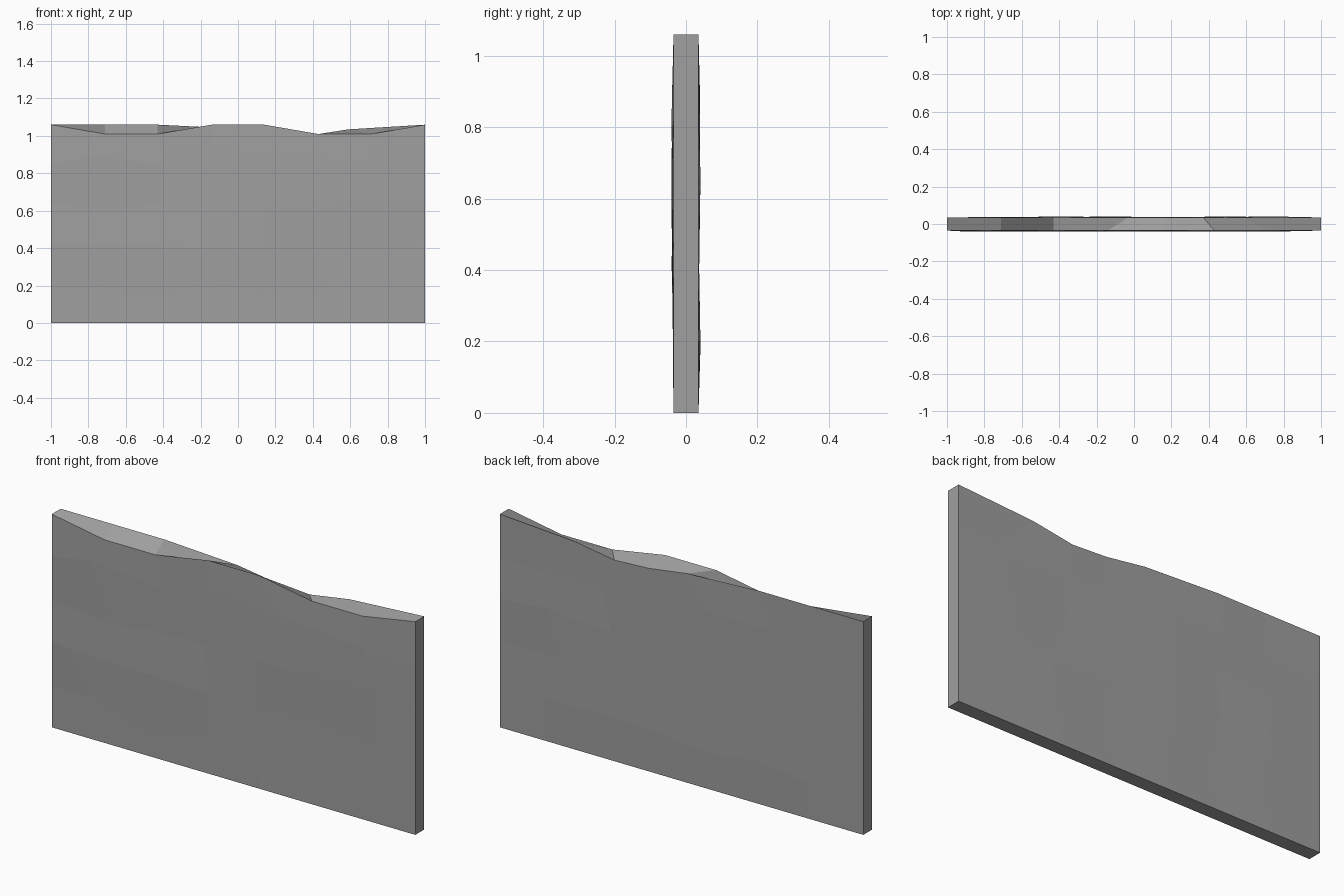
import bpy, bmesh, random

if "Cube" in bpy.data.objects:
    bpy.data.objects.remove(bpy.data.objects["Cube"])

random.seed(4)
stone = bpy.data.materials.new("grey stone")
stone.diffuse_color = (0.35, 0.35, 0.35, 1)
stone.use_nodes = True
stone.node_tree.nodes["Principled BSDF"].inputs["Base Color"].default_value = stone.diffuse_color

COLS, ROWS, HALF = 7, 5, 0.035
XS = [-1 + 2 * i / COLS for i in range(COLS + 1)]

# Worn top edge of each side as (x, z)
TOP_FRONT = [(-1, 1.06), (-.71, 1.01), (-.43, 1.01), (-.14, 1.06),
             (.14, 1.06), (.43, 1.01), (.71, 1.01), (1, 1.06)]
TOP_BACK = [(-1, 1.06), (-.71, 1.06), (-.43, 1.06), (-.03, 1.04),
            (.18, 1.01), (.37, 1.0), (.59, 1.035), (1, 1.06)]

# Chipped facet corners on the front, row by row
FRONT_INNER = [
    [(-.78, .21), (-.49, .12), (-.15, .21), (.14, .16), (.45, .18), (.79, .18)],
    [(-.90, .42), (-.48, .41), (-.14, .40), (.14, .41), (.44, .42), (.77, .40)],
    [(-.68, .60), (-.44, .63), (-.15, .63), (.14, .64), (.28, .63), (.80, .65)],
    [(-.79, .89), (-.40, .85), (-.14, .94), (.26, .89), (.47, .88), (.71, .85)],
]


def jitter(r):
    return random.uniform(-r, r)


def back_inner(i, j):
    return XS[i] + jitter(.06), .212 * j + jitter(.035)


def side_grid(bm, side, top):
    """Grid of corners for one broad side, side = -1 front, 1 back."""
    grid = []
    for j in range(ROWS + 1):
        row = []
        for i in range(COLS + 1):
            y = HALF
            if j == ROWS:
                x, z = top[i]
            elif j == 0 or i in (0, COLS):
                x, z = XS[i], .212 * j
            else:
                x, z = FRONT_INNER[j - 1][i - 1] if side < 0 else back_inner(i, j)
                y += .0025 + jitter(.0035)
            row.append(bm.verts.new((x, side * y, z)))
        grid.append(row)
    for j in range(ROWS):
        for i in range(COLS):
            bm.faces.new((grid[j][i], grid[j][i + 1], grid[j + 1][i + 1], grid[j + 1][i]))
    return grid


bm = bmesh.new()
front = side_grid(bm, -1, TOP_FRONT)
back = side_grid(bm, 1, TOP_BACK)

# Top, bottom and end strips joining the two broad sides
for i in range(COLS):
    for j in (0, ROWS):
        bm.faces.new((front[j][i], front[j][i + 1], back[j][i + 1], back[j][i]))
for j in range(ROWS):
    for i in (0, COLS):
        bm.faces.new((front[j][i], front[j + 1][i], back[j + 1][i], back[j][i]))
bmesh.ops.recalc_face_normals(bm, faces=bm.faces)

mesh = bpy.data.meshes.new("stone_wall_slab")
bm.to_mesh(mesh)
bm.free()
mesh.materials.append(stone)
bpy.context.collection.objects.link(bpy.data.objects.new("stone_wall_slab", mesh))
